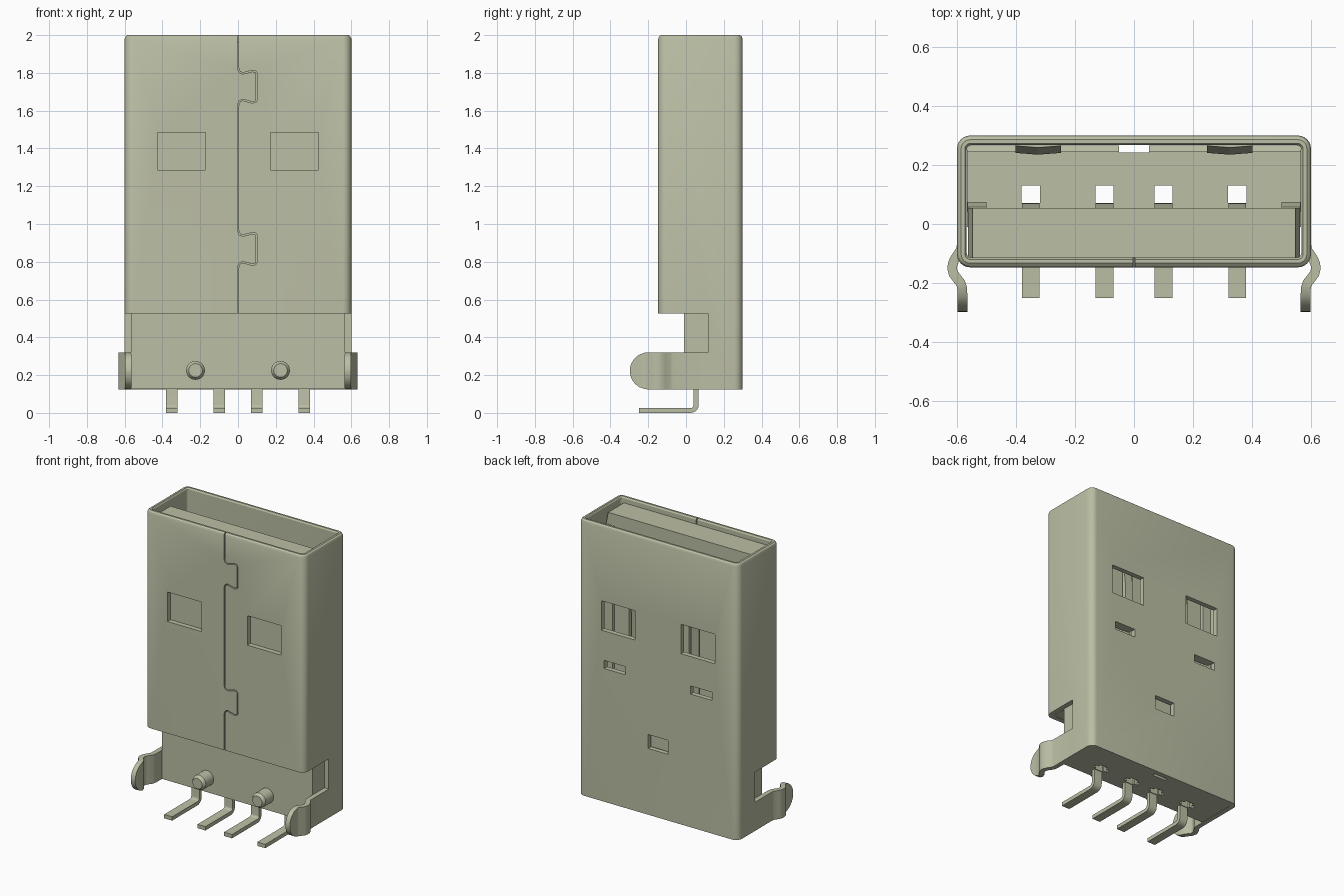
import bpy, bmesh
from math import sin, cos, pi, sqrt
from mathutils import Vector

cube = bpy.data.objects.get("Cube")
if cube:
    bpy.data.objects.remove(cube, do_unlink=True)

metal = bpy.data.materials.new("pale_olive_grey")
COLOR = (0.50, 0.52, 0.375, 1)
metal.diffuse_color = COLOR
metal.use_nodes = True
metal.node_tree.nodes["Principled BSDF"].inputs["Base Color"].default_value = COLOR


def finish(name, bm, smooth=False):
    bmesh.ops.recalc_face_normals(bm, faces=bm.faces)
    mesh = bpy.data.meshes.new(name)
    bm.to_mesh(mesh)
    bm.free()
    mesh.materials.append(metal)
    ob = bpy.data.objects.new(name, mesh)
    bpy.context.collection.objects.link(ob)
    if smooth:
        soften(ob)
    return ob


def soften(ob):
    bpy.ops.object.select_all(action='DESELECT')
    ob.select_set(True)
    bpy.context.view_layer.objects.active = ob
    bpy.ops.object.shade_smooth_by_angle()


def loft(bm, rings, closed=False):
    """Skin a list of equal vertex rings, capping the ends if open."""
    rings = [[bm.verts.new(p) for p in r] for r in rings]
    n = len(rings[0])
    pairs = list(zip(rings, rings[1:]))
    if closed:
        pairs.append((rings[-1], rings[0]))
    for a, b in pairs:
        for i in range(n):
            j = (i + 1) % n
            bm.faces.new((a[i], a[j], b[j], b[i]))
    if not closed:
        bm.faces.new(rings[0])
        bm.faces.new(rings[-1])


def prism(bm, pts, axis, lo, hi):
    """Extrude a 2D outline along x (y,z outline) or y (x,z outline)."""
    place = {'x': lambda p, d: (d, p[0], p[1]), 'y': lambda p, d: (p[0], d, p[1])}[axis]
    loft(bm, [[place(p, d) for p in pts] for d in (lo, hi)])


def box(bm, x0, x1, y0, y1, z0, z1):
    prism(bm, [(x0, z0), (x1, z0), (x1, z1), (x0, z1)], 'y', y0, y1)


def cut(ob, bm):
    cutter = finish("cutter", bm)
    cutter.hide_render = True
    mod = ob.modifiers.new("cut", 'BOOLEAN')
    mod.operation = 'DIFFERENCE'
    mod.solver = 'EXACT'
    mod.object = cutter
    bpy.context.view_layer.objects.active = ob
    bpy.ops.object.modifier_apply(modifier=mod.name)
    bpy.data.objects.remove(cutter, do_unlink=True)


# Folded metal shell: a rounded tube with softened rim
Y0, Y1, HALF, WALL, BOTTOM = -0.147, 0.30, 0.60, 0.033, 0.125


def shell_ring(inset, z):
    r = max(0.045 - inset, 0.015)
    hx, lo, hi = HALF - inset - r, Y0 + inset + r, Y1 - inset - r
    corners = [(hx, hi), (-hx, hi), (-hx, lo), (hx, lo)]
    return [(cx + r * cos(pi / 2 * (k + s / 6)), cy + r * sin(pi / 2 * (k + s / 6)), z)
            for k, (cx, cy) in enumerate(corners) for s in range(7)]


bm = bmesh.new()
loft(bm, [shell_ring(i, z) for i, z in
          [(0, BOTTOM), (0, 1.98), (0.005, 1.993), (0.014, 2.0),
           (WALL - 0.006, 2.0), (WALL, 1.99), (WALL, BOTTOM)]], closed=True)
shell = finish("shell", bm)

# Open lower front and sides of the shell
bm = bmesh.new()
box(bm, -1, 1, -0.5, 0.117, 0, 0.525)
cut(shell, bm)

# Latch windows, lance slots and locating slot
bm = bmesh.new()
for s in (-1, 1):
    for y in (-0.2, 0.2):
        box(bm, s * 0.30 - 0.127, s * 0.30 + 0.127, y, y + 0.15, 1.285, 1.485)
    box(bm, s * 0.325 - 0.08, s * 0.325 + 0.08, 0.22, 0.35, 1.03, 1.085)
box(bm, -0.075, 0.075, 0.22, 0.35, 0.575, 0.67)
cut(shell, bm)

# Interlocking seam down the front
tab = [(0, 0.10), (0.008, 0.077), (0.025, 0.07), (0.075, 0.083), (0.093, 0.08), (0.1, 0.068)]
path = [(0, 2.1)]
for zc in (1.727, 0.868):
    path += [(x, zc + d) for x, d in tab] + [(x, zc - d) for x, d in reversed(tab)]
path.append((0, 0.4))
left, right = [], []
for i, p in enumerate(path):
    d = Vector(path[min(i + 1, len(path) - 1)]) - Vector(path[max(i - 1, 0)])
    n = Vector((-d.y, d.x)).normalized() * 0.0035
    left.append((p[0] + n.x, p[1] + n.y))
    right.append((p[0] - n.x, p[1] - n.y))
bm = bmesh.new()
prism(bm, left + right[::-1], 'y', -0.2, -0.1135)
cut(shell, bm)
soften(shell)

# Bent board tabs with round ends
stations = [(0.5835, 0.125), (0.5835, -0.07), (0.588, -0.09), (0.607, -0.118), (0.6145, -0.135),
            (0.6165, -0.15), (0.6125, -0.168), (0.588, -0.20), (0.583, -0.215)]
stations += [(0.581, -0.2 - 0.0975 * sin(a * pi / 20)) for a in range(3, 11)]
for side, s in (("left", 1), ("right", -1)):
    bm = bmesh.new()
    rings = []
    for i, (x, y) in enumerate(stations):
        a, b = stations[max(i - 1, 0)], stations[min(i + 1, len(stations) - 1)]
        d = Vector((b[0] - a[0], b[1] - a[1])).normalized() * 0.0165
        h = 0.0975 if y > -0.2 else max(sqrt(max(0.0975 ** 2 - (y + 0.2) ** 2, 0)), 0.004)
        rings.append([(s * (x + k * d.y), y - k * d.x, 0.2225 + m * h)
                      for k, m in ((1, 1), (1, -1), (-1, -1), (-1, 1))])
    loft(bm, rings)
    finish(side + "_board_tab", bm, True)

# Lance springs pressed inward from the back wall
for side, s in (("left", 1), ("right", -1)):
    bm = bmesh.new()
    c = s * 0.325
    loft(bm, [[(c - 0.077, 0.27, z), (c - 0.077, y, z), (c, y - 0.006, z),
               (c + 0.077, y, z), (c + 0.077, 0.27, z)] for z, y in ((1.087, 0.241), (1.27, 0.265))])
    finish(side + "_lance_spring", bm)

# Insulator base with contact passages and rear notch
PINS = (-0.35, -0.10, 0.10, 0.35)
bm = bmesh.new()
prism(bm, [(-0.01, 0.127), (0.266, 0.127), (0.266, 0.54), (0.245, 0.56),
           (0.245, 0.7), (-0.01, 0.7)], 'x', -0.566, 0.566)
base = finish("insulator_base", bm)
bm = bmesh.new()
for x in PINS:
    box(bm, x - 0.031, x + 0.031, 0.072, 0.13, 0, 1)
box(bm, -0.05, 0.05, 0.243, 0.3, 0, 1)
cut(base, bm)
bm = bmesh.new()
for x in PINS:
    box(bm, x - 0.055, x + 0.055, 0.085, 0.11, 0.1, 0.16)
cut(base, bm)

# Tongue with tapered tip and contact grooves
bm = bmesh.new()
prism(bm, [(-0.562, 0.526), (0.562, 0.526), (0.562, 1.88), (0.547, 1.96),
           (-0.547, 1.96), (-0.562, 1.88)], 'y', -0.1135, 0.055)
tongue = finish("tongue", bm)
bm = bmesh.new()
for x in PINS:
    box(bm, x - 0.04, x + 0.04, 0.03, 0.1, 0.71, 1.85)
cut(tongue, bm)

# Guide ribs along the tongue edges
for side, s in (("left", 1), ("right", -1)):
    bm = bmesh.new()
    a, b = sorted((s * 0.50, s * 0.564))
    prism(bm, [(0.04, 0.6), (0.075, 0.6), (0.075, 1.82), (0.057, 1.88), (0.04, 1.88)], 'x', a, b)
    finish(side + "_guide_rib", bm)

# Spring contacts in the grooves and bent solder pins
bend = [(0.025 + 0.042 * sin(t * pi / 10), 0.042 - 0.042 * cos(t * pi / 10)) for t in range(6)]
inner = [(0.025 + 0.016 * sin(t * pi / 10), 0.042 - 0.016 * cos(t * pi / 10)) for t in range(6)]
pin = [(-0.25, 0)] + bend + [(0.067, 0.2), (0.041, 0.2)] + inner[::-1] + [(-0.25, 0.026)]
bulge = [(0.045 + 0.027 * sin(t * pi / 8), 1.32 + 0.05 * t) for t in range(9)]
strip = [(0.028, 0.6), (0.045, 0.6)] + bulge + [(0.028, 1.76)]
for i, x in enumerate(PINS, 1):
    bm = bmesh.new()
    prism(bm, pin, 'x', x - 0.03, x + 0.03)
    finish(f"solder_pin_{i}", bm, True)
    bm = bmesh.new()
    prism(bm, strip, 'x', x - 0.03, x + 0.03)
    finish(f"contact_{i}", bm, True)

# Locating pegs with chamfered ends
for side, s in (("left", 1), ("right", -1)):
    bm = bmesh.new()
    loft(bm, [[(s * 0.225 + r * cos(t * pi / 12), y, 0.225 + r * sin(t * pi / 12)) for t in range(24)]
              for r, y in ((0.05, 0.0), (0.05, -0.095), (0.036, -0.115))])
    finish(side + "_locating_peg", bm, True)
